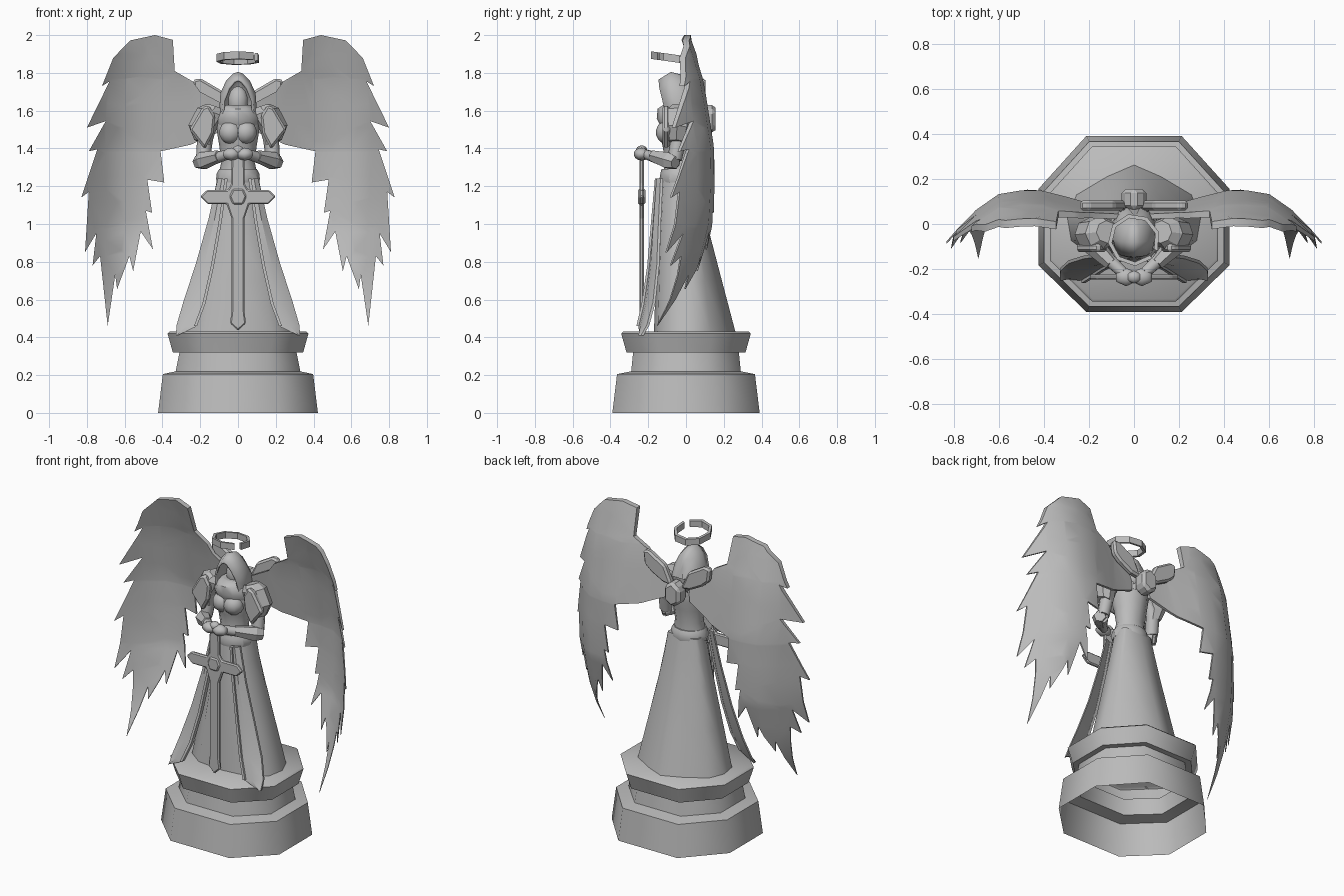
import bpy, bmesh, math
from math import sin, cos, pi
from mathutils import Vector

if "Cube" in bpy.data.objects:
    bpy.data.objects.remove(bpy.data.objects["Cube"], do_unlink=True)

stone = bpy.data.materials.new("grey stone")
stone.use_nodes = True
GREY = (0.5, 0.5, 0.5, 1)
stone.diffuse_color = GREY
stone.node_tree.nodes["Principled BSDF"].inputs["Base Color"].default_value = GREY


def finish(name, bm, smooth=None, mirror=False):
    bmesh.ops.recalc_face_normals(bm, faces=bm.faces[:])
    me = bpy.data.meshes.new(name)
    bm.to_mesh(me)
    bm.free()
    ob = bpy.data.objects.new(name, me)
    bpy.context.collection.objects.link(ob)
    me.materials.append(stone)
    if smooth:
        bpy.ops.object.select_all(action='DESELECT')
        ob.select_set(True)
        bpy.context.view_layer.objects.active = ob
        bpy.ops.object.shade_smooth_by_angle(angle=math.radians(smooth))
    if mirror:
        ob.modifiers.new("mirror", 'MIRROR')
    return ob


def loft(name, rings, closed=True, caps=(True, True), smooth=None, mirror=False):
    bm = bmesh.new()
    rows = [[bm.verts.new(p) for p in r] for r in rings]
    n = len(rows[0])
    for a, b in zip(rows, rows[1:]):
        for i in range(n if closed else n - 1):
            j = (i + 1) % n
            bm.faces.new((a[i], a[j], b[j], b[i]))
    for row, cap in zip((rows[0], rows[-1]), caps):
        if cap:
            bm.faces.new(row)
    return finish(name, bm, smooth, mirror)


def oval(z, rx, front, back, n=12):
    cy, ry = (front + back) / 2, (back - front) / 2
    return [(rx * sin(2 * pi * i / n), cy + ry * cos(2 * pi * i / n), z) for i in range(n)]


def tube(name, path, sides=6, smooth=None):
    """Mirrored limb through (x, y, z, radius) points."""
    pts = [Vector(p[:3]) for p in path]
    axis = (pts[-1] - pts[0]).normalized()
    u = axis.cross(Vector((0, 1, 0.1))).normalized()
    v = axis.cross(u)
    rings = [[p + (u * cos(2 * pi * i / sides) + v * sin(2 * pi * i / sides)) * q[3]
              for i in range(sides)] for p, q in zip(pts, path)]
    return loft(name, rings, smooth=smooth, mirror=True)


def plate(name, outline, y, t, mirror=False, bevel=0.0):
    """Flat outline in x and z, extruded along y."""
    ob = loft(name, [[(x, y + s * t / 2, z) for x, z in outline] for s in (-1, 1)], mirror=mirror)
    ob.modifiers.new("bevel", 'BEVEL').width = bevel
    return ob


def ball(name, centre, scale, mirror=False, seg=10):
    bm = bmesh.new()
    bmesh.ops.create_uvsphere(bm, u_segments=seg, v_segments=7, radius=1)
    for v in bm.verts:
        v.co = Vector(centre) + v.co * Vector(scale)
    return finish(name, bm, 60, mirror)


def ramp(t, table):
    for (a, p), (b, q) in zip(table, table[1:]):
        if t <= b:
            return p + (q - p) * max(0, (t - a) / (b - a))
    return table[-1][1]


# Stepped eight-sided plinth, open underneath
def octagon(z, hx, hy):
    q = [(.5, 1), (1, .4), (1, -.47), (.5, -1)]
    q += [(-x, y) for x, y in reversed(q)]
    return [(x * hx, y * hy, z) for x, y in q]


loft("plinth", [octagon(*r) for r in (
    (0, .423, .39), (.205, .398, .365), (.22, .33, .29), (.32, .31, .28),
    (.32, .345, .315), (.42, .373, .343), (.43, .362, .333))], caps=(False, True), smooth=58)


# Gown with a ridged back, then belt and torso
def gown_ring(z, rx, front, back):
    q = [(.4, .78), (.86, .43), (1, 0), (.94, -.52), (.6, -.9)]
    q = [(0, 1)] + q + [(0, -1)] + [(-x, y) for x, y in reversed(q)]
    mid = .03
    return [(x * rx, mid + y * (back - mid if y > 0 else mid - front), z) for x, y in q]


loft("gown", [gown_ring(*r) for r in (
    (.42, .298, -.17, .264), (.7, .232, -.16, .19), (.96, .17, -.15, .122),
    (1.12, .134, -.14, .085), (1.25, .108, -.13, .055))], smooth=50)
loft("belt", [oval(*r) for r in (
    (1.22, .112, -.135, .06), (1.24, .116, -.14, .064), (1.27, .112, -.135, .06),
    (1.29, .1, -.13, .05))], smooth=30)
loft("torso", [oval(*r) for r in (
    (1.25, .105, -.125, .045), (1.33, .088, -.11, .04), (1.42, .1, -.125, .055), (1.48, .11, -.145, .065),
    (1.55, .12, -.13, .07), (1.63, .07, -.1, .04))], smooth=50)
ball("bust", (.04, -.1, 1.485), (.062, .06, .062), True)

# Flaring sash panels with pointed ends on the front corners of the gown
sash = ((.085, -.145, 1.24, .022), (.125, -.16, 1.02, .032), (.18, -.175, .78, .045),
        (.235, -.2, .58, .055), (.275, -.23, .46, .05), (.325, -.24, .41, .004))
loft("sash_panel", [[(x + s * w, y + s * w * .45 + t, z + s * w * .1)
                     for s, t in ((-1, 0), (0, -.012), (1, 0), (1, .014), (-1, .014))]
                    for x, y, z, w in sash], smooth=25, mirror=True)
loft("sash_trim", [[(x - w + s * .008, y - w * .45 + t, z)
                    for s, t in ((-1, -.01), (1, -.01), (1, .02), (-1, .02))]
                   for x, y, z, w in sash[:-1]], mirror=True)

# Sword held point down
half = [(0, .435), (.042, .475), (.034, .54), (.034, 1.03), (.048, 1.07), (.06, 1.105),
        (.16, 1.105), (.2, 1.145), (.165, 1.18), (.055, 1.18), (.036, 1.21), (.034, 1.36)]
cross = half + [(-x, z) for x, z in reversed(half) if x]
plate("sword", cross, -.235, .024, bevel=.007)
plate("sword_guard", [(-.05, 1.145), (-.03, 1.1), (.03, 1.1), (.05, 1.145), (.03, 1.19), (-.03, 1.19)],
      -.235, .04, bevel=.012)
ball("pommel", (0, -.235, 1.39), (.035, .03, .026), seg=6)

# Arms, gauntlets and clasped hands
tube("upper_arm", ((.14, -.03, 1.58, .048), (.175, -.04, 1.45, .042), (.185, -.06, 1.34, .038)), 8, 50)
tube("forearm", ((.195, -.055, 1.325, .036), (.13, -.14, 1.345, .032), (.05, -.215, 1.37, .026)), 8, 50)
tube("gauntlet_cuff", ((.215, -.055, 1.325, .035), (.185, -.09, 1.335, .048), (.1, -.175, 1.36, .032)))
ball("hand", (.035, -.235, 1.37), (.052, .042, .034), True, 6)

# Shoulder armour: rounded cap with an angular shield in front
tube("shoulder_plate", ((.12, -.035, 1.62, .05), (.145, -.04, 1.59, .075), (.195, -.045, 1.5, .072),
                        (.185, -.05, 1.43, .05)), 8)
plate("shoulder_shield", [(.12, 1.57), (.155, 1.63), (.19, 1.615), (.258, 1.5), (.175, 1.395), (.13, 1.48)],
      -.105, .04, True, .012)


# Pointed hood with a hollow front that recedes below the brim, head and collar
def arch(y, w, top, low):
    right = [(w * .85, low), (w, low + .07), (w * .93, top - .11), (w * .62, top - .045), (w * .25, top - .008)]
    pts = right + [(0, top)] + [(-x, z) for x, z in reversed(right)]
    return [(x, y + ramp(z, ((low + .07, .035), (top - .03, 0))), z) for x, z in pts]


hood = loft("hood", [arch(*r) for r in (
    (.04, .035, 1.69, 1.57), (.025, .065, 1.75, 1.55), (-.02, .09, 1.79, 1.53),
    (-.08, .1, 1.805, 1.52), (-.145, .085, 1.765, 1.52))],
    closed=False, caps=(True, False), smooth=45)
rim = hood.modifiers.new("thickness", 'SOLIDIFY')
rim.thickness, rim.offset = .012, -1
ball("head", (0, -.03, 1.65), (.055, .05, .08))
loft("collar", [oval(*r) for r in (
    (1.52, .115, -.135, .07), (1.56, .12, -.155, .075), (1.61, .095, -.15, .06),
    (1.63, .07, -.12, .04))], smooth=40)

# Raised collar wings and the hexagonal back ornament
plate("collar_wing", [(.03, 1.585), (.085, 1.705), (.2, 1.772), (.24, 1.762), (.23, 1.68), (.185, 1.64), (.1, 1.595)],
      .082, .045, True, .012)
plate("back_ornament", [(0, 1.475), (.055, 1.51), (.055, 1.6), (0, 1.64), (-.055, 1.6), (-.055, 1.51)],
      .11, .09, bevel=.018)

# Broken halo, tilted up at the front, with its gap to the front left
GAP = math.radians(-35)
rings = []
for k in range(9):
    a = GAP + .17 + k * (2 * pi - .34) / 8
    rings.append([(r * cos(a), -.07 + r * sin(a), 1.878 - .14 * r * sin(a) + h)
                  for r, h in ((.116, -.02), (.116, .02), (.098, .02), (.098, -.02))])
loft("halo", rings)

# Wings: feathered outline, sliced, curved in depth and thickened at the leading edge
feathers = [(.05, 1.62), (.2, 1.7), (.24, 1.755), (.335, 1.81), (.345, 1.975), (.44, 2.0), (.57, 1.972),
            (.66, 1.88), (.72, 1.73), (.68, 1.755), (.8, 1.51), (.7, 1.545), (.79, 1.385),
            (.745, 1.395), (.83, 1.14), (.79, 1.17), (.81, .85), (.75, .95), (.77, .78),
            (.73, .83), (.69, .46), (.65, .73), (.64, .655), (.575, .83), (.555, .75),
            (.515, .96), (.45, .865), (.488, 1.07), (.455, 1.06), (.48, 1.235), (.39, 1.22),
            (.41, 1.385), (.25, 1.42), (.07, 1.5)]
SWEEP = ((.05, .07), (.2, .09), (.3, .115), (.45, .15), (.6, .125), (.7, .055), (.83, -.078))
LEAN = ((.46, -.215), (.66, -.1), (.8, -.06), (1, -.01), (1.2, 0), (1.4, 0), (1.75, -.06), (2, -.14))
THICK = ((.46, .005), (1.3, .012), (1.7, .025), (2, .035))

bm = bmesh.new()
face = bm.faces.new([bm.verts.new((x, 0, z)) for x, z in feathers])
face.normal_update()
bmesh.ops.triangulate(bm, faces=[face])
cuts = [((i * .1, 0, 0), (1, 0, 0)) for i in range(1, 9)]
cuts += [((0, 0, .6 + i * .13), (0, 0, 1)) for i in range(11)]
for co, no in cuts:
    bmesh.ops.bisect_plane(bm, geom=bm.verts[:] + bm.edges[:] + bm.faces[:],
                           plane_co=co, plane_no=no, dist=1e-5)
front = bm.verts[:]
out = bmesh.ops.extrude_face_region(bm, geom=bm.faces[:], use_keep_orig=True)
back = [g for g in out["geom"] if isinstance(g, bmesh.types.BMVert)]
for verts, side in ((front, -.5), (back, .5)):
    for v in verts:
        x, z = v.co.x, v.co.z
        v.co.y = ramp(x, SWEEP) + ramp(z, LEAN) + side * ramp(z, THICK)
finish("wing", bm, 35, True)
